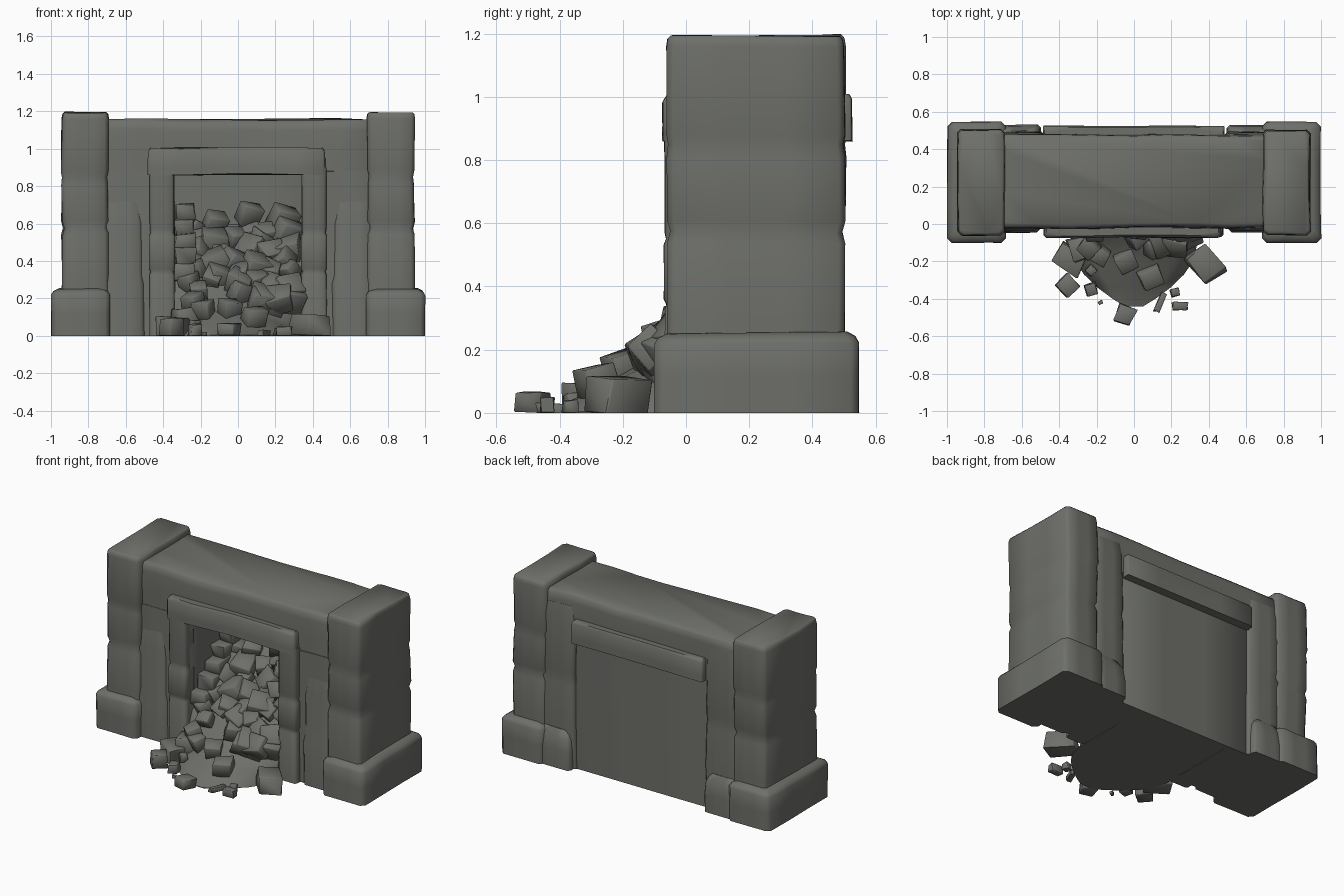
import bpy, bmesh, math, random
from mathutils import Vector, Matrix, Euler, noise

if "Cube" in bpy.data.objects:
    bpy.data.objects.remove(bpy.data.objects["Cube"])

random.seed(7)
stone_mat = bpy.data.materials.new("grey green stone")
stone_mat.diffuse_color = (0.155, 0.16, 0.143, 1)
stone_mat.use_nodes = True
stone_mat.node_tree.nodes["Principled BSDF"].inputs["Base Color"].default_value = stone_mat.diffuse_color


def finish(bm, name, angle=55):
    bmesh.ops.recalc_face_normals(bm, faces=bm.faces)
    me = bpy.data.meshes.new(name)
    bm.to_mesh(me)
    bm.free()
    me.materials.append(stone_mat)
    me.polygons.foreach_set("use_smooth", [True] * len(me.polygons))
    me.set_sharp_from_angle(angle=math.radians(angle))
    ob = bpy.data.objects.new(name, me)
    bpy.context.collection.objects.link(ob)
    return ob


def ring_points(x0, x1, y0, y1, c, n):
    """Chamfered rectangle with n divisions on each long side."""
    corners = [(x0 + c, y0), (x1 - c, y0), (x1, y0 + c), (x1, y1 - c),
               (x1 - c, y1), (x0 + c, y1), (x0, y1 - c), (x0, y0 + c)]
    pts = []
    for i, a in enumerate(corners):
        b = corners[(i + 1) % 8]
        k = n if i % 2 == 0 else 1
        pts += [(a[0] + (b[0] - a[0]) * j / k, a[1] + (b[1] - a[1]) * j / k) for j in range(k)]
    return pts


def worn_block(name, x0, x1, y0, y1, levels, c=0.025, n=3, wear=0.008):
    """Stack of chamfered rings; levels are (height, inset), with worn sides."""
    bm = bmesh.new()
    rings = []
    for z, inset in levels:
        ring = []
        for x, y in ring_points(x0 + inset, x1 - inset, y0 + inset, y1 - inset, c, n):
            p = Vector((x, y, z))
            d = noise.noise_vector(p * 3.1 + Vector((5, 2, 9))) * wear
            if z < 0.01:
                d.z = 0
            ring.append(bm.verts.new(p + d))
        rings.append(ring)
    for a, b in zip(rings, rings[1:]):
        for i in range(len(a)):
            j = (i + 1) % len(a)
            bm.faces.new((a[i], a[j], b[j], b[i]))
    bm.faces.new(rings[0])
    bm.faces.new(rings[-1])
    return finish(bm, name)


def rubble_stone(name, loc, size, rot):
    """Cube with slightly skewed corners and small chipped edges."""
    bm = bmesh.new()
    bmesh.ops.create_cube(bm, size=1.06)
    for v in bm.verts:
        v.co += Vector([random.uniform(-0.1, 0.1) for _ in range(3)])
    bmesh.ops.bevel(bm, geom=bm.edges[:], offset=0.04, segments=1, affect='EDGES')
    m = Matrix.Translation(loc) @ Euler(rot).to_matrix().to_4x4() @ Matrix.Diagonal((*size, 1))
    bmesh.ops.transform(bm, matrix=m, verts=bm.verts)
    for v in bm.verts:
        v.co.z = max(v.co.z, 0.0)
    return finish(bm, name)


# Corner pillars with broad bases, and wall piers between them
for side, label in ((-1, "left"), (1, "right")):
    def span(a, b):
        return (a, b) if side > 0 else (-b, -a)
    worn_block(label + "_pillar", *span(0.69, 0.943), -0.06, 0.503,
               [(0, 0), (0.3, 0.002), (0.54, 0), (0.575, 0.009), (0.61, 0), (0.81, 0.002),
                (0.85, 0.006), (0.88, 0), (1.16, 0.001), (1.183, 0.005), (1.193, 0.014)], 0.02, wear=0.01)
    worn_block(label + "_pillar_base", *span(0.685, 0.998), -0.10, 0.548,
               [(0, 0), (0.12, 0), (0.22, 0), (0.24, 0.012), (0.255, 0.04)], 0.025, wear=0.006)
    worn_block(label + "_wall_pier", *span(0.34, 0.74), -0.025, 0.455,
               [(0, 0), (0.3, 0), (0.55, 0), (0.7, 0), (0.88, 0)], 0.005, wear=0.006)
    # Quoin strips beside the doorway, front and back
    worn_block(label + "_front_strip", *span(0.5, 0.73), -0.045, 0.1,
               [(0, 0), (0.28, 0), (0.33, 0.006), (0.6, 0.006), (0.72, 0.02)], 0.025)
    worn_block(label + "_back_strip", *span(0.485, 0.73), 0.3, 0.492,
               [(0, 0), (0.3, 0), (0.55, 0), (0.6, 0.005), (0.64, 0), (1.0, 0.003), (1.08, 0.012)], 0.015)
    worn_block(label + "_back_plinth", *span(0.5, 0.74), 0.3, 0.53,
               [(0, 0), (0.12, 0), (0.2, 0.008), (0.25, 0.035)], 0.015)
    # Door jambs with one proud course
    worn_block(label + "_door_jamb", *span(0.338, 0.475), -0.07, 0.03,
               [(0, 0), (0.33, 0.003), (0.345, 0.008), (0.36, 0), (0.53, 0),
                (0.55, 0.008), (0.57, 0.004), (0.9, 0.003)], 0.012, wear=0.006)

# Top course of the wall and the lintels
worn_block("wall_top_course", -0.73, 0.73, -0.022, 0.482,
           [(0.862, 0), (1.0, 0), (1.1, 0.003), (1.14, 0.008), (1.156, 0.025)], 0.01, n=8, wear=0.012)
worn_block("front_lintel", -0.48, 0.465, -0.072, 0.03,
           [(0.862, 0), (0.9, 0), (0.985, 0), (1.005, 0.012)], 0.012, n=6, wear=0.009)
worn_block("back_lintel", -0.485, 0.485, 0.4, 0.526,
           [(0.86, 0), (0.9, 0), (0.99, 0), (1.005, 0.008)], 0.006, n=4, wear=0.006)

# Panel closing the back of the passage
worn_block("back_panel", -0.487, 0.487, 0.43, 0.47, [(0, 0), (0.45, 0), (0.88, 0)], 0.003, wear=0.003)


# Sloping mound under the rubble
def slope(y):
    return max(0.0, 0.55 * (y + 0.44)) if y < -0.1 else 0.187 + 0.83 * (y + 0.1)


def half_width(y):
    return 0.338 if y > -0.1 else 0.34 - 0.29 * ((-0.1 - y) / 0.34) ** 2


bm = bmesh.new()
rows = []
for y in [-0.44, -0.4, -0.34, -0.27, -0.2, -0.1, 0.0, 0.15, 0.3, 0.44]:
    w = half_width(y)
    row = []
    for i in range(7):
        t = i / 3 - 1
        edge = (1 - t * t) if y < -0.05 else 1
        z = slope(y) * edge * 0.95 + 0.01 * noise.noise(Vector((t * 3, y * 9, 1))) * (y > -0.3)
        row.append(bm.verts.new((t * w, y, max(z, 0.004))))
    base = [bm.verts.new((w, y, 0)), bm.verts.new((-w, y, 0))]
    rows.append(row + base)
for a, b in zip(rows, rows[1:]):
    for i in range(9):
        j = (i + 1) % 9
        bm.faces.new((a[i], a[j], b[j], b[i]))
bm.faces.new(rows[0])
bm.faces.new(rows[-1])
finish(bm, "rubble_mound")

# Stones lying on the slope inside the doorway
for r in range(8):
    y = -0.11 + r * 0.064
    for k in range(5):
        if random.random() < 0.12:
            continue
        s = random.uniform(0.085, 0.13)
        x = -0.25 + 0.125 * k + 0.04 * (r % 2) + random.uniform(-0.03, 0.03)
        x = max(-0.27, min(0.27, x))
        yy = min(y + random.uniform(-0.02, 0.02), 0.36)
        rubble_stone("slope_stone", (x, yy, slope(yy) + 0.012),
                     (s, s * random.uniform(0.75, 1.1), s * random.uniform(0.7, 1)),
                     (random.uniform(0.3, 0.9), random.uniform(-0.4, 0.4), random.uniform(-0.7, 0.7)))

# Slabs stacked up the left side, larger blocks at right
for i in range(5):
    rubble_stone("left_slab", (-0.285, 0.05 + i * 0.075, 0.34 + i * 0.08), (0.1, 0.14, 0.088), (0, 0, 0.03))
for x, y, z, s in ((0.27, 0.3, 0.54, 0.14), (0.24, 0.37, 0.62, 0.12), (0.06, 0.35, 0.65, 0.1),
                   (-0.12, 0.33, 0.6, 0.1), (0.15, -0.08, 0.17, 0.15), (0.26, -0.04, 0.18, 0.14),
                   (0.1, 0.1, 0.36, 0.13), (-0.1, 0.05, 0.31, 0.11)):
    rubble_stone("large_block", (x, y, z), (s, s * 0.9, s), (0.5, 0.2, 0.4))

# Loose stones scattered in front: x, y, centre z, width, depth, height, turn
loose = [(0.38, -0.215, 0.055, 0.13, 0.18, 0.11, 0.7), (-0.35, -0.19, 0.05, 0.17, 0.12, 0.1, -0.6),
         (-0.36, -0.33, 0.045, 0.09, 0.09, 0.09, 0.75), (-0.05, -0.484, 0.032, 0.095, 0.095, 0.064, -0.4),
         (0.09, -0.285, 0.1, 0.11, 0.1, 0.09, 0.4), (0.245, -0.438, 0.025, 0.08, 0.045, 0.05, 0),
         (0.22, -0.365, 0.02, 0.045, 0.04, 0.04, 0.3), (0.14, -0.42, 0.015, 0.03, 0.1, 0.03, -0.4),
         (-0.23, -0.35, 0.03, 0.06, 0.065, 0.06, 0.3), (-0.18, -0.42, 0.01, 0.025, 0.02, 0.02, 0.5),
         (-0.04, -0.2, 0.14, 0.1, 0.1, 0.09, 0.5), (-0.18, -0.16, 0.14, 0.1, 0.09, 0.09, -0.5),
         (-0.28, -0.13, 0.09, 0.12, 0.12, 0.12, 0.3), (-0.23, -0.25, 0.06, 0.05, 0.05, 0.05, 0.8)]
for x, y, z, w, d, h, turn in loose:
    tilt = 0.3 if z >= 0.1 else 0
    rubble_stone("loose_stone", (x, y, z), (w * 0.95, d * 0.95, h * 0.95), (tilt, 0, turn))
